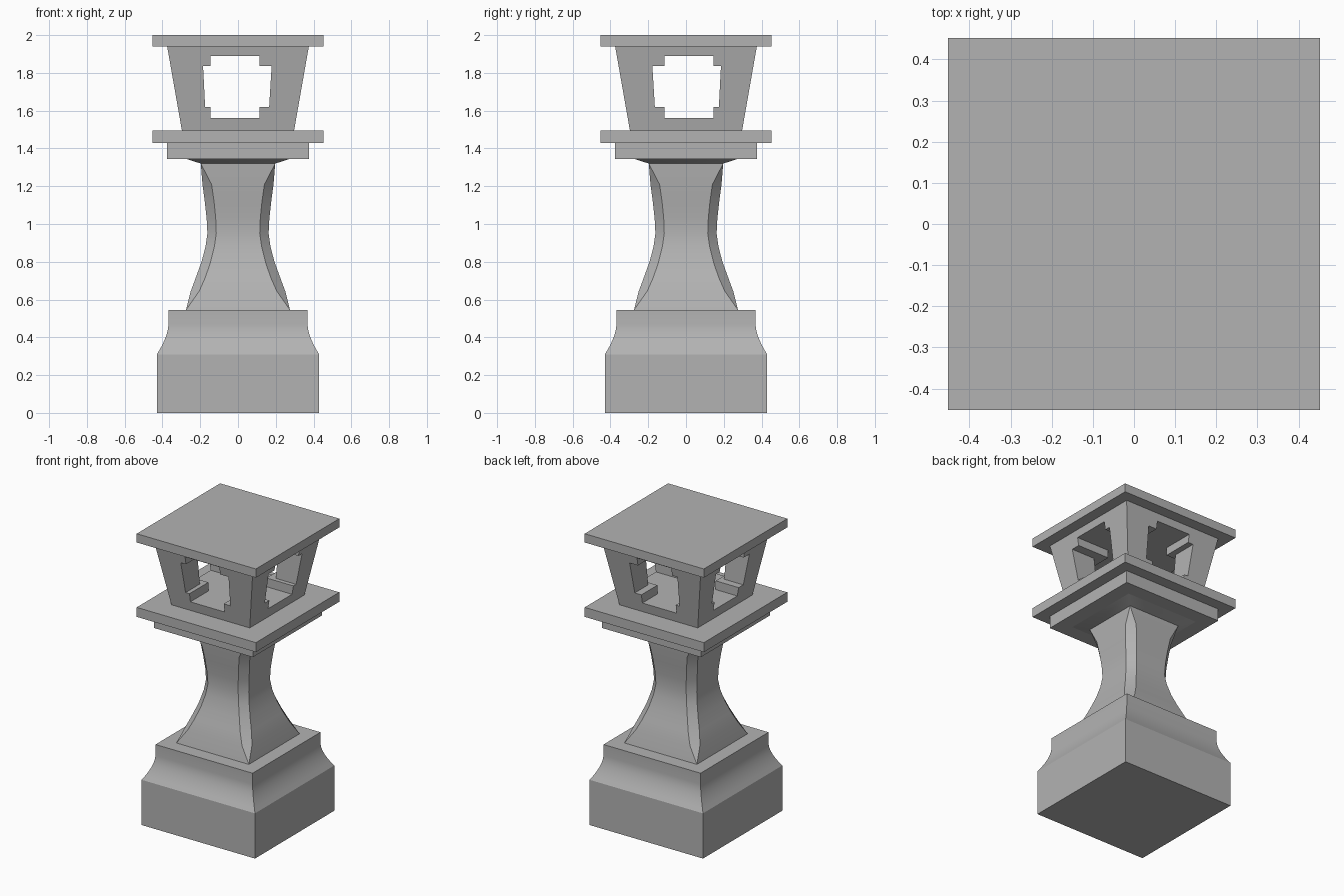
import bpy, bmesh, math
from mathutils import Matrix, Vector

cube = bpy.data.objects.get("Cube")
if cube:
    bpy.data.objects.remove(cube, do_unlink=True)

stone = bpy.data.materials.new("grey_stone")
stone.use_nodes = True
GREY = (0.45, 0.45, 0.45, 1)
stone.diffuse_color = GREY
stone.node_tree.nodes["Principled BSDF"].inputs["Base Color"].default_value = GREY


def finish(name, bm):
    bmesh.ops.recalc_face_normals(bm, faces=bm.faces)
    mesh = bpy.data.meshes.new(name)
    bm.to_mesh(mesh)
    bm.free()
    mesh.materials.append(stone)
    obj = bpy.data.objects.new(name, mesh)
    bpy.context.collection.objects.link(obj)
    return obj


def activate(obj):
    bpy.ops.object.select_all(action='DESELECT')
    obj.select_set(True)
    bpy.context.view_layer.objects.active = obj


def loft(name, rings):
    """Skin closed rings of points and cap both ends."""
    bm = bmesh.new()
    loops = [[bm.verts.new(p) for p in ring] for ring in rings]
    n = len(loops[0])
    for low, high in zip(loops, loops[1:]):
        for i in range(n):
            j = (i + 1) % n
            bm.faces.new((low[i], low[j], high[j], high[i]))
    bm.faces.new(loops[0])
    bm.faces.new(loops[-1])
    bmesh.ops.remove_doubles(bm, verts=bm.verts, dist=0.0001)
    return finish(name, bm)


def square(z, r):
    return [(-r, -r, z), (r, -r, z), (r, r, z), (-r, r, z)]


def chamfered(z, depth, half):
    """Square section with its corners cut off."""
    ring = []
    for k in range(4):
        turn = Matrix.Rotation(k * math.pi / 2, 3, 'Z')
        ring += [turn @ Vector((x, -depth, z)) for x in (-half, half)]
    return ring


def smooth(obj):
    activate(obj)
    bpy.ops.object.shade_smooth_by_angle(angle=math.radians(25))


# Base: block with a hollow-curved shoulder
curve = [(0.31 + 0.16 * t / 6, 0.368 + 0.062 * (1 - t / 6) ** 1.7) for t in range(7)]
smooth(loft("base", [square(0, 0.43)] + [square(z, r) for z, r in curve] + [square(0.545, 0.368)]))

# Shaft: waisted, with cut corners that run out at both ends
SHAFT = [(0.545, 0.275, 0.275), (0.645, 0.25, 0.205), (0.72, 0.222, 0.172),
         (0.80, 0.193, 0.145), (0.88, 0.172, 0.125), (0.95, 0.162, 0.115),
         (1.03, 0.166, 0.118), (1.12, 0.176, 0.127), (1.21, 0.188, 0.14),
         (1.32, 0.197, 0.197), (1.345, 0.275, 0.275)]
smooth(loft("shaft", [chamfered(*row) for row in SHAFT]))

# Flat slabs
for name, low, high, r in (("capital", 1.345, 1.43, 0.375),
                           ("lamp_floor", 1.43, 1.495, 0.452),
                           ("roof", 1.94, 2.0, 0.452)):
    loft(name, [square(low, r), square(high, r)])

# Lamp house: flared block with notched windows cut through both ways
house = loft("lamp_house", [square(1.495, 0.297), square(1.94, 0.375)])
LEFT = [(-0.145, 1.56), (-0.145, 1.62), (-0.174, 1.62),
        (-0.185, 1.836), (-0.145, 1.836), (-0.145, 1.89)]
RIGHT = [(0.115, 1.89), (0.115, 1.836), (0.178, 1.836),
         (0.165, 1.62), (0.115, 1.62), (0.115, 1.56)]
for k in range(2):
    cutter = loft("window_cutter", [[(x, y, z) for x, z in LEFT + RIGHT] for y in (-0.6, 0.6)])
    cutter.hide_render = True
    cutter.data.transform(Matrix.Rotation(-k * math.pi / 2, 4, 'Z'))
    cut = house.modifiers.new("window", 'BOOLEAN')
    cut.operation = 'DIFFERENCE'
    cut.solver = 'EXACT'
    cut.object = cutter
    activate(house)
    bpy.ops.object.modifier_apply(modifier=cut.name)
    bpy.data.objects.remove(cutter, do_unlink=True)
